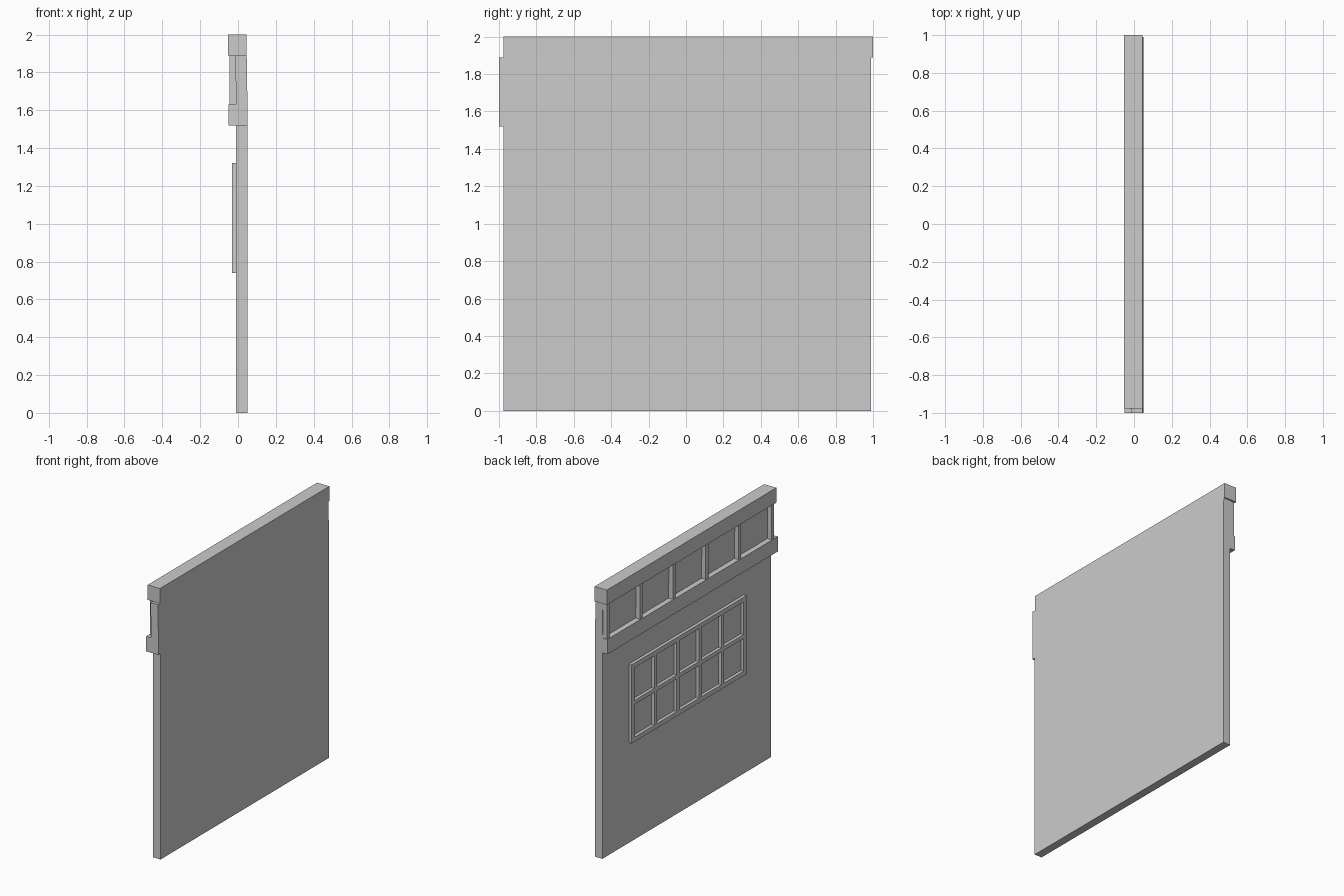
import bpy
import bmesh

if "Cube" in bpy.data.objects:
    bpy.data.objects.remove(bpy.data.objects["Cube"])


def box(name, x, y, z, lean=0.0):
    """Box from (min, max) ranges; lean shifts the top along x."""
    bm = bmesh.new()
    bmesh.ops.create_cube(bm, size=1)
    for v in bm.verts:
        top = v.co.z > 0
        v.co = (x[v.co.x > 0] + (lean if top else 0), y[v.co.y > 0], z[top])
    mesh = bpy.data.meshes.new(name)
    bm.to_mesh(mesh)
    bm.free()
    obj = bpy.data.objects.new(name, mesh)
    bpy.context.collection.objects.link(obj)
    return obj


# Main wall and the frieze above it
box("wall", (-0.01, 0.05), (-0.975, 0.99), (0, 1.52))
box("frieze_lower_rail", (-0.05, 0.05), (-1.0, 0.99), (1.52, 1.63))
box("frieze_panel", (-0.01, 0.05), (-1.0, 0.99), (1.63, 1.89), lean=-0.004)
box("frieze_top_beam", (-0.054, 0.046), (-0.977, 1.0), (1.89, 2.0))

# Six posts dividing the frieze
for i in range(6):
    y = 0.956 - i * 0.384
    box(f"frieze_post_{i + 1}", (-0.045, -0.005), (y, y + 0.03), (1.63, 1.89))

# Window lattice: 5 columns by 2 rows on the outer face
y0, y1, z0, z1 = -0.66, 0.68, 0.74, 1.32
depth, f, m = (-0.033, -0.01), 0.034, 0.03
for name, z in (("window_sill", (z0, z0 + f)), ("window_head", (z1 - f, z1))):
    box(name, depth, (y0, y1), z)
for name, y in (("window_jamb_1", (y0, y0 + f)), ("window_jamb_2", (y1 - f, y1))):
    box(name, depth, y, (z0 + f, z1 - f))
pane = (y1 - y0 - 2 * f - 4 * m) / 5
mid = (z0 + z1) / 2
for i in range(5):
    a = y0 + f + i * (pane + m)
    box(f"window_crossbar_{i + 1}", depth, (a, a + pane), (mid - m / 2, mid + m / 2))
    if i < 4:
        box(f"window_mullion_{i + 1}", depth, (a + pane, a + pane + m), (z0 + f, z1 - f))
